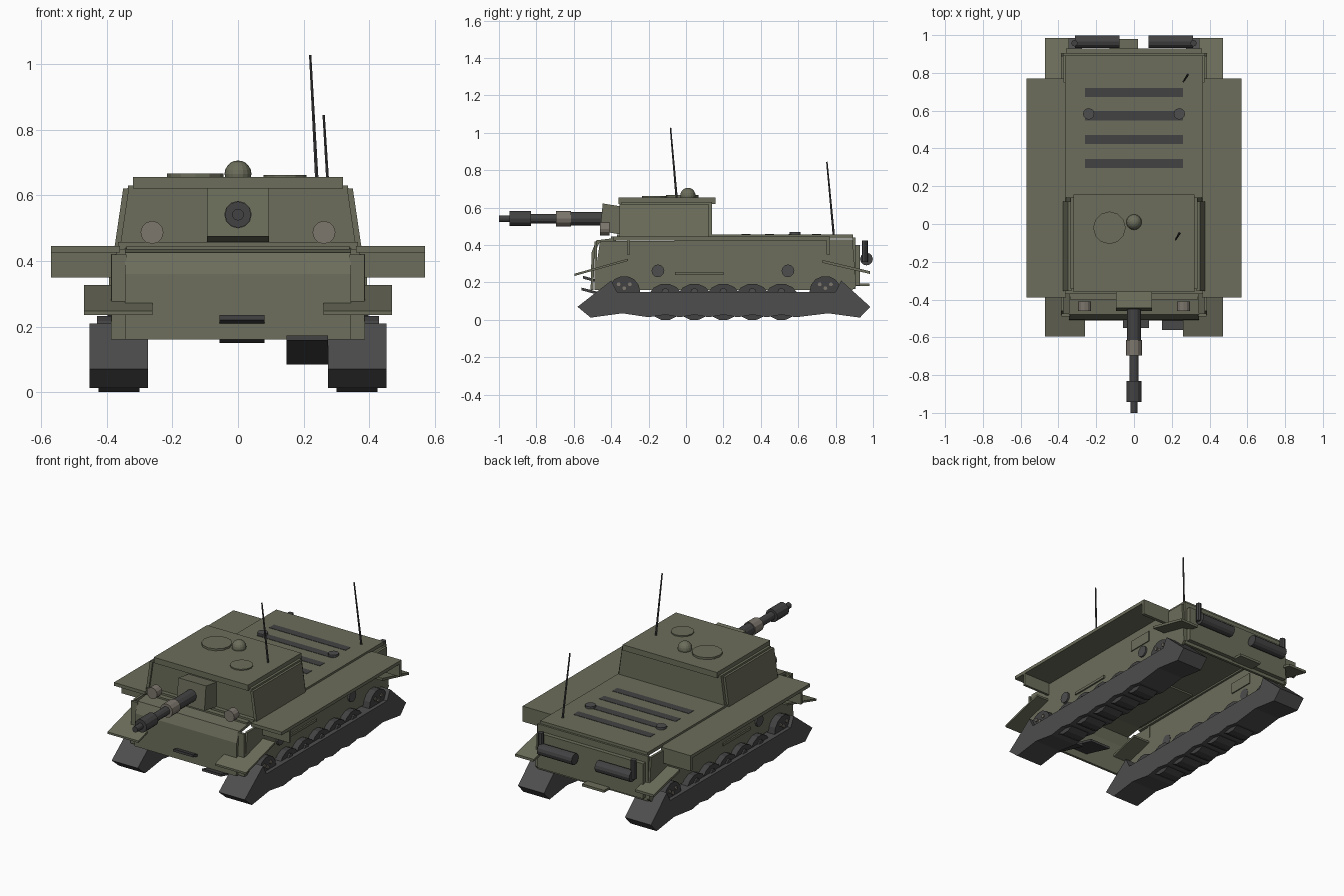
import bpy, bmesh
from math import pi
from mathutils import Vector, Matrix

if "Cube" in bpy.data.objects:
    bpy.data.objects.remove(bpy.data.objects["Cube"])


def material(name, rgb):
    m = bpy.data.materials.new(name)
    m.diffuse_color = (*rgb, 1)
    m.use_nodes = True
    m.node_tree.nodes["Principled BSDF"].inputs["Base Color"].default_value = m.diffuse_color
    return m


OLIVE = material("olive", (0.15, 0.155, 0.105))
DARK = material("dark_metal", (0.055, 0.055, 0.057))
RUBBER = material("rubber", (0.075, 0.075, 0.075))
PALE = material("pale_metal", (0.2, 0.18, 0.15))


def finish(name, bm, mat):
    bmesh.ops.recalc_face_normals(bm, faces=bm.faces)
    me = bpy.data.meshes.new(name)
    bm.to_mesh(me)
    bm.free()
    me.materials.append(mat)
    ob = bpy.data.objects.new(name, me)
    bpy.context.collection.objects.link(ob)
    return ob


def mirror(ob):
    ob.modifiers.new("mirror", "MIRROR")
    return ob


def box(name, x, y, z, mat=OLIVE):
    bm = bmesh.new()
    bmesh.ops.create_cube(bm, size=1)
    for v in bm.verts:
        v.co = [lo + (c + 0.5) * (hi - lo) for c, (lo, hi) in zip(v.co, (x, y, z))]
    return finish(name, bm, mat)


def cyl(name, a, b, r, mat=OLIVE, sides=12, r2=None):
    a, b = Vector(a), Vector(b)
    d = b - a
    bm = bmesh.new()
    rot = Vector((0, 0, 1)).rotation_difference(d).to_matrix().to_4x4()
    bmesh.ops.create_cone(bm, cap_ends=True, segments=sides, radius1=r,
                          radius2=r if r2 is None else r2, depth=d.length,
                          matrix=Matrix.Translation((a + b) / 2) @ rot)
    return finish(name, bm, mat)


def side_profile(name, pts, x0, x1, mat=OLIVE):
    """Extrude a (y, z) outline along x."""
    bm = bmesh.new()
    f = bm.faces.new([bm.verts.new((x0, y, z)) for y, z in pts])
    r = bmesh.ops.extrude_face_region(bm, geom=[f])
    bmesh.ops.translate(bm, vec=(x1 - x0, 0, 0),
                        verts=[v for v in r["geom"] if isinstance(v, bmesh.types.BMVert)])
    return finish(name, bm, mat)


def front_profile(name, pts, y0, y1, mat=OLIVE):
    """Extrude an (x, z) outline along y."""
    ob = side_profile(name, pts, y0, y1, mat)
    for v in ob.data.vertices:
        v.co = (v.co.y, v.co.x, v.co.z)
    ob.data.flip_normals()
    return ob


# Hull: open underneath, made of front, sides, rear and deck
side_profile("hull_front", [(-0.51, 0.16), (-0.505, 0.36), (-0.48, 0.425), (-0.36, 0.44),
                            (-0.36, 0.425), (-0.465, 0.41), (-0.49, 0.35), (-0.495, 0.16)], -0.345, 0.345)
mirror(side_profile("hull_side", [(-0.49, 0.16), (-0.48, 0.28), (-0.46, 0.42), (0.89, 0.43),
                                  (0.91, 0.18), (0.89, 0.16)], 0.372, 0.387))
mirror(box("hull_front_cheek", (0.34, 0.385), (-0.49, -0.475), (0.16, 0.42)))
box("engine_deck", (-0.365, 0.365), (-0.37, 0.893), (0.435, 0.457))
box("rear_plate", (-0.375, 0.375), (0.89, 0.905), (0.165, 0.44))
box("rear_panel", (-0.36, 0.36), (0.90, 0.93), (0.185, 0.40))
box("rear_step", (-0.13, 0.02), (0.90, 0.98), (0.18, 0.195))

# Side shelves and their end plates
mirror(box("side_shelf", (0.36, 0.57), (-0.39, 0.75), (0.425, 0.445)))
mirror(box("shelf_front_plate", (0.37, 0.57), (-0.315, -0.30), (0.35, 0.43)))
mirror(box("shelf_rear_plate", (0.37, 0.57), (0.75, 0.77), (0.35, 0.445)))

# Sloping mudguards
mirror(side_profile("front_mudguard", [(-0.595, 0.235), (-0.31, 0.315), (-0.31, 0.327), (-0.595, 0.247)],
                    0.26, 0.47))
mirror(side_profile("rear_mudguard", [(0.73, 0.305), (0.985, 0.245), (0.985, 0.26), (0.73, 0.32)],
                    0.345, 0.47))

# Hull side fittings
for i, y in enumerate((-0.15, 0.545)):
    mirror(cyl(f"side_port_{i}", (0.37, y, 0.262), (0.398, y, 0.262), 0.034, RUBBER))
mirror(box("side_panel", (0.365, 0.393), (0.44, 0.60), (0.31, 0.375)))
mirror(box("side_rail", (0.38, 0.396), (-0.06, 0.20), (0.24, 0.256)))

# Tilted plates that pass through the nose and run back under the hull
side_profile("nose_step", [(-0.55, 0.22), (-0.29, 0.15), (-0.29, 0.165), (-0.55, 0.235)],
             -0.057, 0.08, DARK)
side_profile("nose_plate", [(-0.56, 0.158), (-0.28, 0.085), (-0.28, 0.1), (-0.56, 0.173)],
             0.148, 0.275, DARK)

# Tracks with a zigzag underside
WHEEL_Y = [-0.11 + 0.155 * i for i in range(5)]
outline = [(-0.58, 0.07), (-0.40, 0.21), (-0.37, 0.15), (0.80, 0.15), (0.83, 0.21),
           (0.985, 0.07), (0.93, 0.012), (0.76, 0.035)]
for y in reversed(WHEEL_Y):
    outline += [(y + 0.0775, 0.014), (y, 0.028)]
outline += [(-0.20, 0.014), (-0.34, 0.035), (-0.51, 0.012)]
mirror(side_profile("track", outline, 0.275, 0.452, RUBBER))

# Road wheels and end wheels
for i, y in enumerate(WHEEL_Y):
    mirror(cyl(f"road_wheel_{i}", (0.30, y, 0.096), (0.425, y, 0.096), 0.0985, DARK, 14))
    mirror(cyl(f"wheel_hub_{i}", (0.42, y, 0.15), (0.435, y, 0.15), 0.02, RUBBER, 8))
for i, y in enumerate((-0.33, 0.745)):
    mirror(cyl(f"end_wheel_{i}", (0.345, y, 0.15), (0.43, y, 0.15), 0.085, DARK, 14))
    for k, (dy, dz) in enumerate(((-0.03, 0.04), (0.03, 0.04), (0.0, 0.02))):
        mirror(cyl(f"wheel_bolt_{i}_{k}", (0.425, y + dy, 0.15 + dz), (0.437, y + dy, 0.15 + dz),
                   0.011, PALE, 6))

# Turret: tapered body, side plates, roof
turret = box("turret_body", (-0.36, 0.36), (-0.345, 0.14), (0.45, 0.63))
for v in turret.data.vertices:
    if v.co.z > 0.6:
        v.co.x *= 0.335 / 0.36
mirror(front_profile("turret_side_plate", [(0.36, 0.43), (0.378, 0.43), (0.35, 0.62), (0.332, 0.62)],
                     -0.355, 0.12))
box("turret_base", (-0.34, 0.34), (-0.40, 0.12), (0.425, 0.445))
box("turret_roof", (-0.32, 0.32), (-0.36, 0.157), (0.62, 0.655))
cyl("large_hatch", (-0.13, -0.02, 0.65), (-0.13, -0.02, 0.667), 0.086)
cyl("small_hatch", (0.143, -0.17, 0.65), (0.143, -0.17, 0.662), 0.065)

# Roof dome
bm = bmesh.new()
bmesh.ops.create_uvsphere(bm, u_segments=16, v_segments=10, radius=0.041,
                          matrix=Matrix.Translation((0, 0.01, 0.665)))
finish("roof_dome", bm, OLIVE)

# Gun: mantlet and stepped barrel
side_profile("mantlet", [(-0.46, 0.475), (-0.345, 0.456), (-0.335, 0.605), (-0.445, 0.622)], -0.094, 0.094)
GZ = 0.541
for name, y0, y1, r, mat in (("barrel_root", -0.43, -0.62, 0.036, DARK),
                             ("barrel_sleeve", -0.615, -0.695, 0.042, PALE),
                             ("barrel", -0.69, -0.84, 0.025, DARK),
                             ("muzzle_brake", -0.83, -0.943, 0.04, DARK),
                             ("muzzle_neck", -0.94, -0.967, 0.018, DARK),
                             ("muzzle_tip", -0.967, -1.0, 0.018, DARK)):
    cyl(name, (0, y0, GZ), (0, y1, GZ), r, mat)

# Headlights
mirror(cyl("headlight", (0.262, -0.41, 0.487), (0.262, -0.46, 0.487), 0.035, PALE))

# Engine deck grilles and caps
for i, y in enumerate((0.32, 0.447, 0.573, 0.697)):
    box(f"deck_grille_{i}", (-0.26, 0.26), (y - 0.024, y + 0.024), (0.45, 0.459), DARK)
mirror(cyl("deck_cap", (0.24, 0.583, 0.45), (0.24, 0.583, 0.471), 0.03, RUBBER))

# Exhausts
mirror(cyl("muffler", (0.078, 0.965, 0.325), (0.313, 0.965, 0.325), 0.034, DARK))
mirror(cyl("exhaust_pipe", (0.315, 0.957, 0.31), (0.315, 0.957, 0.425), 0.017, DARK, 8))

# Antennas
cyl("front_antenna", (0.24, -0.05, 0.65), (0.22, -0.083, 1.027), 0.006, DARK, 6, 0.004)
cyl("rear_antenna", (0.285, 0.79, 0.45), (0.261, 0.753, 0.845), 0.006, DARK, 6, 0.004)
